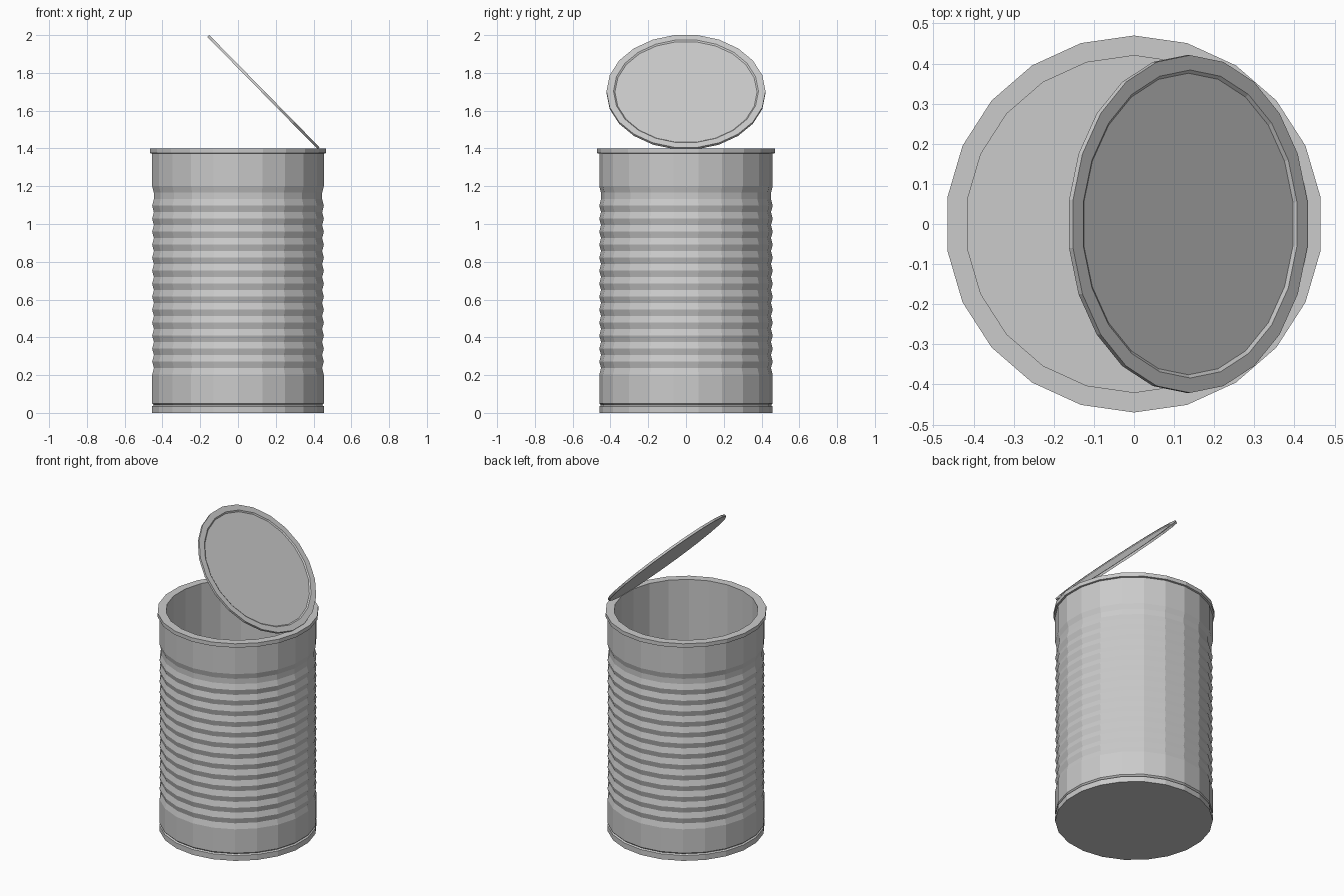
import bpy, bmesh
from math import sin, cos, pi, radians
from mathutils import Matrix

if "Cube" in bpy.data.objects:
    bpy.data.objects.remove(bpy.data.objects["Cube"])

SIDES = 22


def lathe(name, profile):
    """Revolve a (radius, z) profile from axis cap to axis cap, flat shaded."""
    bm = bmesh.new()
    rings = []
    for r, z in profile:
        rings.append([bm.verts.new((r * sin(2 * pi * i / SIDES),
                                    r * cos(2 * pi * i / SIDES), z))
                      for i in range(SIDES)])
    for a, b in zip(rings, rings[1:]):
        for i in range(SIDES):
            j = (i + 1) % SIDES
            bm.faces.new((a[i], a[j], b[j], b[i]))
    bm.faces.new(rings[0])
    bm.faces.new(rings[-1])
    bmesh.ops.recalc_face_normals(bm, faces=bm.faces)
    mesh = bpy.data.meshes.new(name)
    bm.to_mesh(mesh)
    bm.free()
    obj = bpy.data.objects.new(name, mesh)
    bpy.context.collection.objects.link(obj)
    return obj


# Can body: base bead, ribbed wall, rolled rim, smooth inner wall and floor
R, R_IN = 0.459, 0.45
RIBS, Z0, Z1 = 15, 0.203, 1.2
wall = [(R, 0), (R, 0.035), (R_IN, 0.041), (R, 0.05), (R, Z0)]
step = (Z1 - Z0) / (2 * RIBS - 1)
for k in range(1, 2 * RIBS):
    wall.append((R_IN if k % 2 else R, Z0 + k * step))
wall[-1] = (R, Z1)
wall[-2] = (R_IN, Z1 - step)
# first half-rib slopes inward going up, so the last one slopes back out
rim = [(R, 1.373), (0.47, 1.375), (0.47, 1.4), (0.42, 1.4)]
lathe("can_body", wall + rim + [(0.42, 0.03)])

# Opened lid: thin disc with a recessed panel, tilted at the hinge side
lid = lathe("lid", [(0.421, -0.007), (0.421, 0.007), (0.384, 0.007),
                    (0.376, 0.001), (0.35, 0.001)])
lid.matrix_world = Matrix.Translation((0.135, 0, 1.698)) @ Matrix.Rotation(radians(45.5), 4, 'Y')
